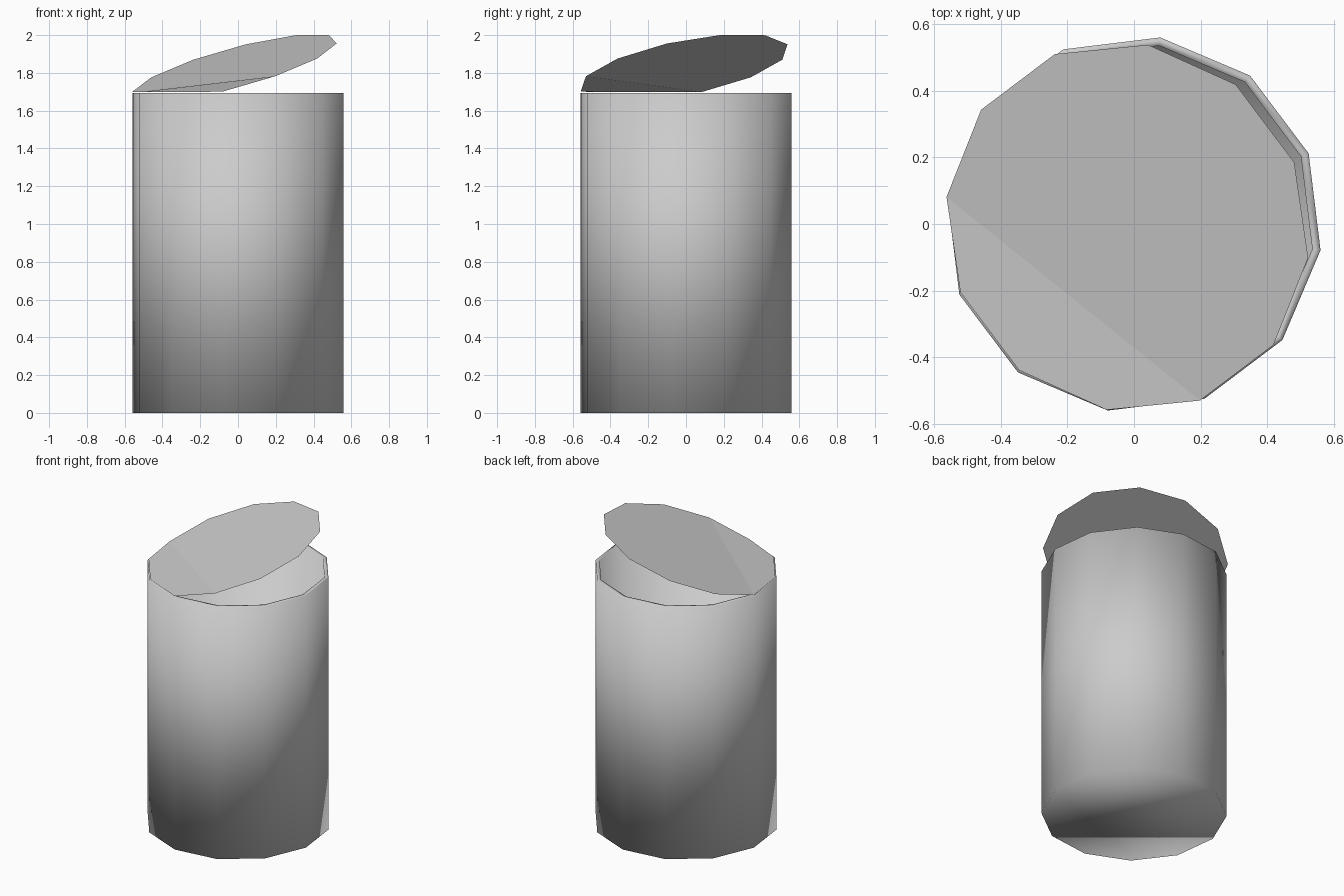
import bpy
import bmesh
from math import radians
from mathutils import Matrix, Vector

SIDES = 12
RADIUS = 0.565
INNER = 0.54
RIM = 1.693

cube = bpy.data.objects.get("Cube")
if cube:
    bpy.data.objects.remove(cube, do_unlink=True)

# Single plain metal colour
grey = bpy.data.materials.new("plain_grey")
grey.use_nodes = True
colour = (0.6, 0.6, 0.6, 1)
grey.diffuse_color = colour
grey.node_tree.nodes["Principled BSDF"].inputs["Base Color"].default_value = colour


def ring(radius, z):
    """Corner points of a twelve-sided circle."""
    return [Matrix.Rotation(radians(30 * k - 8), 3, "Z") @ Vector((radius, 0, 0))
            + Vector((0, 0, z)) for k in range(SIDES)]


def add_object(name, bm, smooth):
    mesh = bpy.data.meshes.new(name)
    bm.to_mesh(mesh)
    bm.free()
    mesh.materials.append(grey)
    for poly in mesh.polygons:
        poly.use_smooth = smooth
    obj = bpy.data.objects.new(name, mesh)
    bpy.context.collection.objects.link(obj)
    return obj


# Can body: base, outer wall, rim, inner wall and floor in one smooth shell
bm = bmesh.new()
profile = [(RADIUS, 0), (RADIUS, RIM), (INNER, RIM), (INNER, 0.03)]
rings = [[bm.verts.new(p) for p in ring(r, z)] for r, z in profile]
for low, high in zip(rings, rings[1:]):
    for k in range(SIDES):
        n = (k + 1) % SIDES
        bm.faces.new((low[k], low[n], high[n], high[k]))
bm.faces.new(rings[0][::-1])
bm.faces.new(rings[-1])
add_object("can_body", bm, True)

# Lid: thin disc tilted open, with its low edge folded to rest on the rim
bm = bmesh.new()
uphill = radians(36)
tilt = (Matrix.Translation((-0.02, -0.01, 1.826))
        @ Matrix.Rotation(uphill, 4, "Z")
        @ Matrix.Rotation(radians(-18.6), 4, "Y")
        @ Matrix.Rotation(-uphill, 4, "Z"))
verts = []
for p in ring(RADIUS, 0):
    q = tilt @ p
    q.z = max(q.z, RIM + 0.005)
    verts.append(bm.verts.new(q))
bm.faces.new(verts[10:] + verts[:7])
bm.faces.new(verts[6:11])
add_object("open_lid", bm, False)
